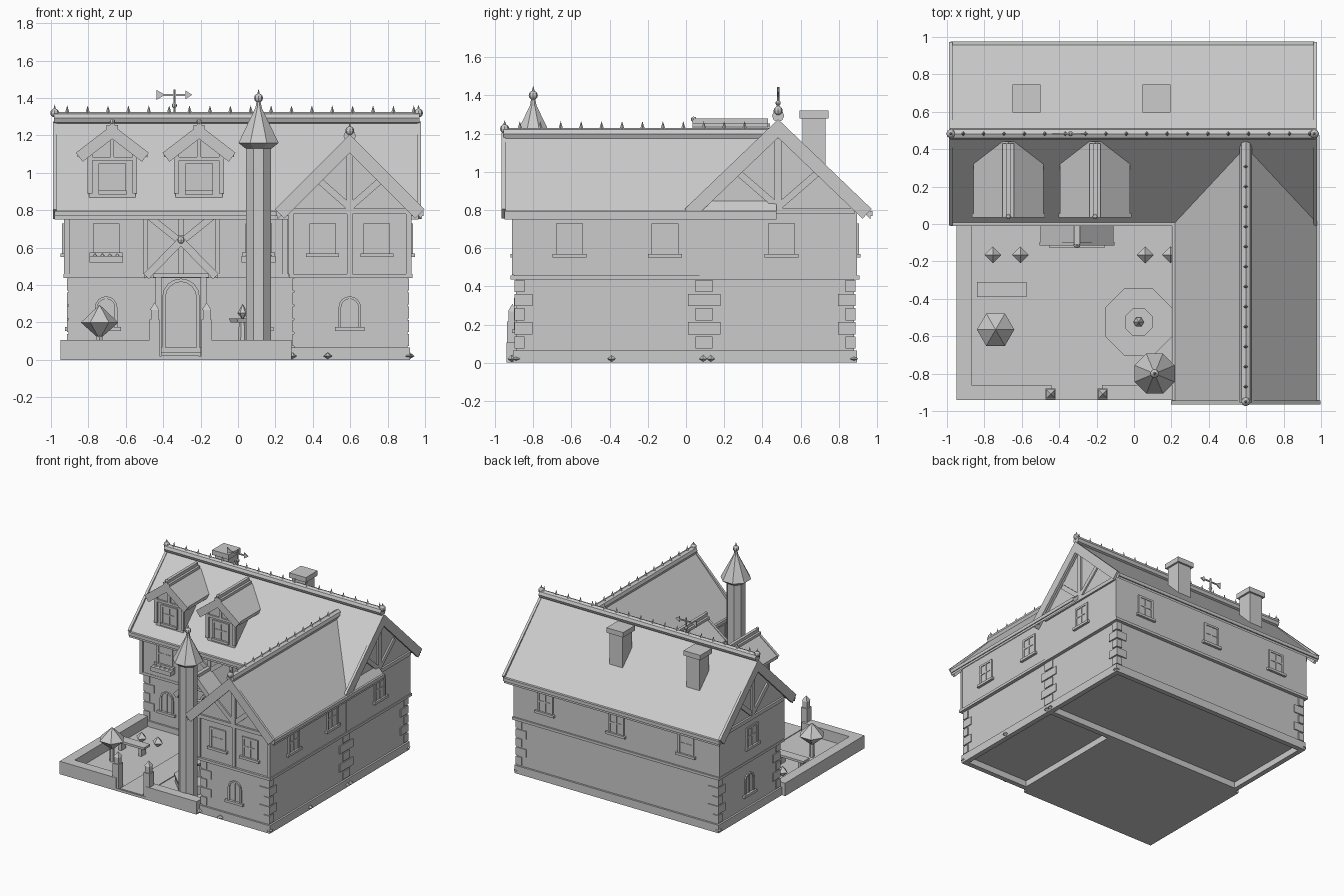
import bpy, bmesh, math
from mathutils import Matrix, Vector

if "Cube" in bpy.data.objects:
    bpy.data.objects.remove(bpy.data.objects["Cube"])

mat = bpy.data.materials.new("stone_grey")
mat.diffuse_color = (0.6, 0.6, 0.6, 1)
mat.use_nodes = True
mat.node_tree.nodes["Principled BSDF"].inputs["Base Color"].default_value = mat.diffuse_color
I = Matrix.Identity(4)


def frame(x, y, deg=0):
    """Wall frame: local -y points out of the wall, local x runs along it."""
    return Matrix.Translation((x, y, 0)) @ Matrix.Rotation(math.radians(deg), 4, 'Z')


def finish(name, bm, M=I):
    bmesh.ops.transform(bm, matrix=M, verts=bm.verts)
    bmesh.ops.recalc_face_normals(bm, faces=bm.faces)
    me = bpy.data.meshes.new(name)
    bm.to_mesh(me)
    bm.free()
    me.materials.append(mat)
    bpy.context.collection.objects.link(bpy.data.objects.new(name, me))


def prism(name, pts, y0, y1, M=I):
    """Extrude an x-z outline along y."""
    bm = bmesh.new()
    f = bm.faces.new([bm.verts.new((x, y0, z)) for x, z in pts])
    r = bmesh.ops.extrude_face_region(bm, geom=[f])
    vs = [v for v in r['geom'] if isinstance(v, bmesh.types.BMVert)]
    bmesh.ops.translate(bm, vec=(0, y1 - y0, 0), verts=vs)
    finish(name, bm, M)


def box(name, x0, x1, y0, y1, z0, z1, M=I):
    prism(name, [(x0, z0), (x1, z0), (x1, z1), (x0, z1)], y0, y1, M)


def beam(name, p, q, w, y0, y1, M=I):
    """Timber between two x-z points."""
    p, q = Vector(p), Vector(q)
    d = (q - p).normalized()
    n = Vector((-d.y, d.x)) * w / 2
    prism(name, [p + n, q + n, q - n, p - n], y0, y1, M)


def cone(name, loc, r1, r2, h, n=8, rot=0.0, M=I):
    bm = bmesh.new()
    bmesh.ops.create_cone(bm, cap_ends=True, segments=n, radius1=r1, radius2=r2, depth=h)
    finish(name, bm, M @ Matrix.Translation(Vector(loc) + Vector((0, 0, h / 2))) @ Matrix.Rotation(rot, 4, 'Z'))


def ball(name, loc, r, M=I):
    bm = bmesh.new()
    bmesh.ops.create_uvsphere(bm, u_segments=8, v_segments=6, radius=r)
    finish(name, bm, M @ Matrix.Translation(loc))


def diamond(name, x, y, zs, r, n):
    rot = math.pi / 6 if n == 6 else 0
    cone(name + "_lower", (x, y, zs[0]), 0, r, zs[1] - zs[0], n, rot)
    cone(name + "_upper", (x, y, zs[1]), r, 0, zs[2] - zs[1], n, rot)


def chevron(name, h, ze, za, t, y0, y1, M):
    prism(name, [(-h, ze), (0, za), (h, ze), (h, ze - t), (0, za - t), (-h, ze - t)], y0, y1, M)


def house(name, h, zb, ze, za, y0, y1, M):
    prism(name, [(-h, zb), (h, zb), (h, ze), (0, za), (-h, ze)], y0, y1, M)


def ridge(name, z, r, y0, y1, M, spikes):
    pts = [(r * math.cos(k * math.pi / 4), z + r * math.sin(k * math.pi / 4)) for k in range(8)]
    prism(name, pts, y0, y1, M)
    for y in spikes:
        cone("ridge_spike", (0, y, z + r - 0.005), 0.012, 0, 0.04, 4, 0, M)


def gable(M, h, ze, za, w, out):
    """Barge boards at the overhang."""
    for s in (-1, 1):
        n = Vector((s * (za - ze), h)).normalized() * w / 2
        beam("barge_board", Vector((0, za)) - n, Vector((s * h, ze)) - n, w, -out - 0.015, -out + 0.005, M)


def gable_timbers(M, h, zb, za):
    box("gable_post", -0.018, 0.018, -0.015, 0.01, zb, za - 0.04, M)
    box("tie_beam", -h, h, -0.015, 0.01, zb - 0.015, zb + 0.015, M)
    for s in (-1, 1):
        beam("gable_brace", (0, zb + 0.02), (s * h * 0.5, zb + (za - zb) * 0.46), 0.035, -0.012, 0.01, M)


def sill(M, u, z, hw=0.088):
    box("window_sill", u - hw, u + hw, -0.02, 0.01, z - 0.01, z + 0.01, M)


def window(M, u, z0, z1, hw=0.062, sw=0.088):
    for s in (-1, 1):
        box("window_jamb", u + s * hw - 0.009, u + s * hw + 0.009, -0.01, 0.01, z0, z1, M)
    box("window_head", u - hw, u + hw, -0.01, 0.01, z1 - 0.016, z1, M)
    box("window_pane", u - hw, u + hw, -0.004, 0.004, z0, z1 - 0.01, M)
    box("window_mullion", u - 0.006, u + 0.006, -0.008, 0.01, z0, z1, M)
    zm = (z0 + z1) / 2
    box("window_transom", u - hw, u + hw, -0.008, 0.01, zm - 0.006, zm + 0.006, M)
    sill(M, u, z0 - 0.01, sw)


def arch(name, M, u, z0, z1, hw, t, out):
    def arc(r):
        return [(u + r * math.cos(a * math.pi / 8), z1 - hw + r * math.sin(a * math.pi / 8)) for a in range(9)]
    prism(name, [(u + hw, z0)] + arc(hw) + [(u - hw, z0), (u - hw + t, z0)] + arc(hw - t)[::-1] + [(u + hw - t, z0)], -out, 0.01, M)


def arch_window(M, u):
    arch("arched_window", M, u, 0.175, 0.34, 0.06, 0.014, 0.01)
    box("window_mullion", u - 0.005, u + 0.005, -0.007, 0.01, 0.175, 0.33, M)
    sill(M, u, 0.165, 0.08)


def quoin(x, y, sx, sy):
    for k in range(5):
        L = 0.085 if k % 2 else 0.045
        z = 0.07 + k * 0.074
        xs, ys = sorted((x + sx * 0.008, x - sx * L)), sorted((y + sy * 0.008, y - sy * L))
        box("corner_stone", *xs, *ys, z + 0.004, z + 0.068)


WX, MY = 0.5975, 0.4825
wing, front = frame(WX, -0.9), frame(0, 0.07)
right, left, back = frame(0.927, MY, 90), frame(-0.93, MY, -90), frame(0, 0.895, 180)
mid, side = frame(WX, 0), frame(0, MY, 90)

# Walls: open plinth ring, ground floor, floor band, overhanging upper floor
for nm, g, z0, z1 in (("ground_floor", 0, 0.05, 0.45), ("floor_band", 0.028, 0.437, 0.458)):
    box("main_" + nm, -0.905 - g, 0.905 + g, 0.095 - g, 0.88 + g, z0, z1)
    box("wing_" + nm, 0.3 - g, 0.905 + g, -0.89 - g, 0.3, z0, z1)
for nm, r in (("front", (-0.92, 0.92, 0.08, 0.12)), ("back", (-0.92, 0.92, 0.855, 0.895)), ("left", (-0.92, -0.88, 0.08, 0.895)),
              ("right", (0.88, 0.92, -0.905, 0.895)), ("wing_front", (0.285, 0.92, -0.905, -0.865)), ("wing_left", (0.285, 0.325, -0.905, 0.1))):
    box("plinth_" + nm, *r, 0, 0.065)
house("main_upper_floor", 0.4125, 0.445, 0.81, 1.22, -0.927, 0.93, side)
house("wing_upper_floor", 0.3275, 0.445, 0.8, 1.14, -0.9, 0.4, mid)
for q in ((-0.905, 0.095, -1, -1), (-0.905, 0.88, -1, 1), (0.905, 0.88, 1, 1), (0.905, 0.095, 1, -1),
          (0.905, 0.095, 1, 1), (0.3, -0.89, -1, -1), (0.905, -0.89, 1, -1)):
    quoin(*q)

# Roofs, ridges, gutters
chevron("main_roof", 0.485, 0.785, 1.27, 0.035, -0.965, 0.98, side)
chevron("wing_roof", 0.3875, 0.785, 1.2, 0.035, -0.95, 0.475, mid)
ridge("main_ridge", 1.293, 0.032, -0.97, 0.985, side, [-0.94 + 0.109 * i for i in range(18)])
ridge("wing_ridge", 1.197, 0.033, -0.955, 0.44, mid, [-0.87 + 0.107 * i for i in range(12)])
for x, y, z in ((-0.98, MY, 1.32), (0.965, MY, 1.32), (WX, -0.95, 1.225)):
    ball("ridge_ball", (x, y, z), 0.024)
    cone("ridge_ball_tip", (x, y, z + 0.015), 0.01, 0, 0.03, 6)
for y in (0, 0.965):
    box("main_gutter", -0.98, 0.965, y - 0.012, y + 0.012, 0.768, 0.795)
for x in (0.215, 0.98):
    box("wing_gutter", x - 0.012, x + 0.012, -0.95, 0.475, 0.768, 0.795)
for M, h, za, out in ((wing, 0.4, 1.205, 0.05), (right, 0.49, 1.275, 0.037), (left, 0.49, 1.275, 0.045)):
    gable(M, h, 0.805, za, 0.07, out)
    gable_timbers(M, 0.32 if M is wing else 0.4, 0.795, za - 0.06)

# Wing front timbers and windows
for u in (-0.315, 0, 0.315):
    box("wing_post", u - 0.014, u + 0.014, -0.01, 0.01, 0.46, 0.79, wing)
for u in (-0.145, 0.145):
    window(wing, u, 0.57, 0.73)
arch_window(frame(WX, -0.89), 0)
for y in (-0.61, -0.11, 0.5):
    window(frame(0.926, y, 90), 0, 0.57, 0.73)
window(left, 0, 0.57, 0.73)
arch_window(frame(-0.905, MY, -90), 0)
for u in (-0.64, 0, 0.63):
    window(back, u, 0.57, 0.73)

# Main front: windows with flower boxes, timbers
for u in (-0.705, 0.11):
    window(front, u, 0.575, 0.73)
    box("flower_box", u - 0.09, u + 0.09, -0.06, 0, 0.52, 0.555, front)
    for k in range(4):
        cone("flower", (u - 0.06 + 0.04 * k, -0.03, 0.55), 0.016, 0, 0.02, 5, 0, front)
    arch_window(frame(0, 0.095), u)
for u in (-0.915, -0.495, -0.305, -0.11, 0.25):
    box("main_post", u - 0.014, u + 0.014, -0.01, 0.01, 0.46, 0.79, front)
for s in (-1, 1):
    beam("main_brace", (-0.305, 0.63), (-0.305 + s * 0.18, 0.775), 0.035, -0.012, 0.01, front)

# Door and gabled porch
porch = frame(-0.305, 0.0)
arch("door_frame", frame(-0.305, 0.095), 0, 0.02, 0.435, 0.1, 0.018, 0.02)
box("door_step", -0.41, -0.2, -0.06, 0.1, 0.02, 0.04)
chevron("porch_roof", 0.195, 0.46, 0.655, 0.025, -0.1, 0.08, porch)
gable(porch, 0.2, 0.46, 0.665, 0.04, 0.1)
box("porch_beam", -0.15, 0.15, -0.125, -0.09, 0.44, 0.462, porch)
ball("porch_ball", (0, -0.11, 0.64), 0.02, porch)
box("porch_ridge", -0.015, 0.015, -0.11, 0.07, 0.64, 0.665, porch)
for s in (-1, 1):
    box("porch_post", s * 0.12 - 0.016, s * 0.12 + 0.016, -0.107, -0.075, 0.02, 0.45, porch)

# Dormers
for x in (-0.672, -0.208):
    D, W = frame(x, 0), frame(x, 0.08)
    house("dormer_body", 0.125, 0.84, 1.1, 1.2, 0.08, 0.42, D)
    chevron("dormer_roof", 0.187, 1.108, 1.252, 0.025, 0.045, 0.44, D)
    gable(W, 0.195, 1.107, 1.257, 0.06, 0.03)
    box("dormer_ridge", -0.03, 0.03, 0.035, 0.43, 1.235, 1.255, D)
    box("dormer_ridge_cap", -0.012, 0.012, 0.035, 0.43, 1.25, 1.28, D)
    ball("dormer_ball", (0, 0.04, 1.275), 0.014, D)
    window(W, 0, 0.905, 1.05, 0.065, 0.075)
    box("dormer_tie", -0.12, 0.12, -0.012, 0.01, 1.065, 1.085, W)
    box("dormer_king_post", -0.01, 0.01, -0.012, 0.01, 1.08, 1.22, W)
    for s in (-1, 1):
        box("dormer_post", s * 0.12 - 0.013, s * 0.12 + 0.013, -0.01, 0.01, 0.89, 1.1, W)

# Chimneys
for x in (-0.575, 0.12):
    box("chimney_stack", x - 0.06, x + 0.06, 0.61, 0.73, 1.0, 1.29)
    box("chimney_cap", x - 0.075, x + 0.075, 0.595, 0.745, 1.28, 1.32)

# Weather vane
V = frame(-0.34, MY)
cone("vane_pole", (0, 0, 1.32), 0.006, 0.006, 0.125, 6, 0, V)
ball("vane_ball", (0, 0, 1.36), 0.014, V)
box("vane_arm", -0.06, 0.07, -0.004, 0.004, 1.412, 1.422, V)
prism("vane_head", [(0.06, 1.395), (0.095, 1.417), (0.06, 1.44)], -0.004, 0.004, V)
prism("vane_tail", [(-0.095, 1.39), (-0.05, 1.417), (-0.095, 1.443)], -0.004, 0.004, V)

# Turret
T, e = (0.11, -0.8), math.pi / 8
cone("turret_shaft", (*T, 0), 0.072, 0.072, 1.15, 8, e)
cone("turret_cornice", (*T, 1.13), 0.075, 0.116, 0.03, 8, e)
cone("turret_roof", (*T, 1.16), 0.116, 0.012, 0.2, 8, e)
cone("turret_roof_neck", (*T, 1.34), 0.02, 0.01, 0.05, 8, e)
ball("turret_ball", (*T, 1.4), 0.024)
cone("turret_tip", (*T, 1.415), 0.01, 0, 0.035, 6)

# Garden: ground, path, low walls, gate posts with lanterns
box("garden_ground", -0.95, 0.285, -0.94, 0.08, 0, 0.02)
box("garden_path", -0.41, -0.21, -0.935, 0.07, 0.01, 0.026)
box("garden_wall_left", -0.95, -0.87, -0.94, 0.08, 0, 0.105)
box("garden_wall_front_left", -0.95, -0.44, -0.94, -0.86, 0, 0.105)
box("garden_wall_front_right", -0.17, 0.285, -0.94, -0.86, 0, 0.105)
for x in (-0.446, -0.168):
    box("gate_post", x - 0.027, x + 0.027, -0.937, -0.88, 0, 0.215)
    box("lantern", x - 0.02, x + 0.02, -0.929, -0.889, 0.21, 0.272)
    cone("lantern_roof", (x, -0.909, 0.268), 0.034, 0, 0.04, 4, math.pi / 4)

# Fountain, bench, topiary, small shrubs and stones
F = (0.025, -0.525)
cone("fountain_basin", (*F, 0.01), 0.188, 0.188, 0.065, 8, e)
cone("fountain_rim", (*F, 0.07), 0.196, 0.196, 0.02, 8, e)
cone("fountain_stem", (*F, 0.08), 0.03, 0.02, 0.13, 8, e)
cone("fountain_bowl", (*F, 0.2), 0.07, 0.08, 0.022, 8, e)
diamond("fountain_finial", *F, (0.215, 0.25, 0.3), 0.028, 6)
box("bench_seat", -0.84, -0.575, -0.39, -0.31, 0.085, 0.103)
for x in (-0.81, -0.63):
    box("bench_leg", x, x + 0.025, -0.38, -0.32, 0.01, 0.09)
cone("topiary_stem", (-0.74, -0.565, 0.01), 0.018, 0.018, 0.15, 6)
diamond("topiary", -0.74, -0.565, (0.11, 0.2, 0.295), 0.1, 6)
for x in (-0.755, -0.608, 0.06, 0.195):
    diamond("shrub", x, -0.165, (0.015, 0.055, 0.1), 0.045, 4)
for x, y in ((0.29, -0.91), (0.48, -0.915), (0.91, -0.89), (0.92, -0.39), (0.92, 0.09), (0.92, 0.13), (0.91, 0.88), (-0.91, 0.88)):
    diamond("base_stone", x, y, (0.005, 0.02, 0.04), 0.024, 6)
